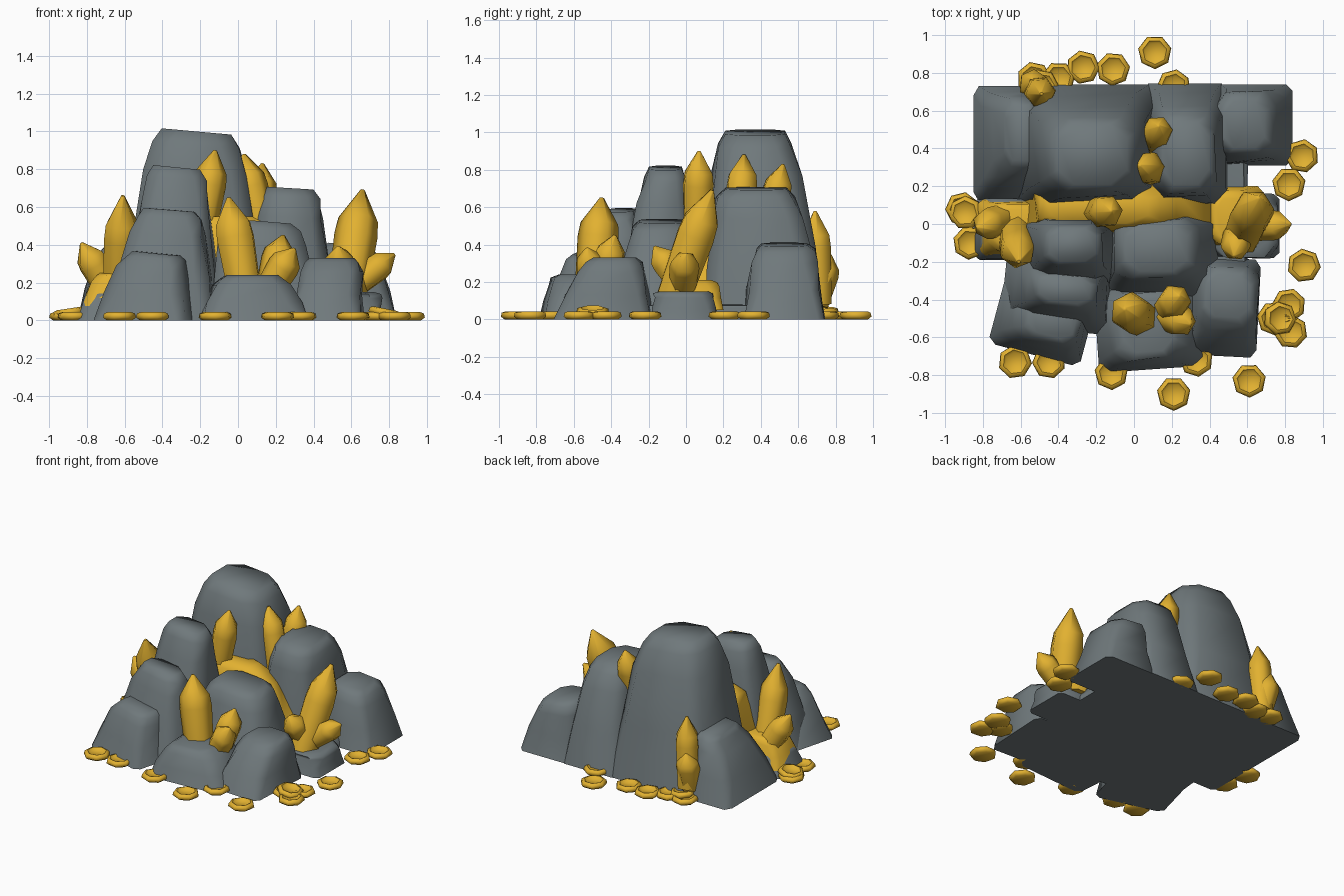
import bpy, bmesh, math, random
from mathutils import Vector, Matrix

if "Cube" in bpy.data.objects:
    bpy.data.objects.remove(bpy.data.objects["Cube"])

random.seed(4)


def material(name, rgb):
    m = bpy.data.materials.new(name)
    m.diffuse_color = (*rgb, 1)
    m.use_nodes = True
    m.node_tree.nodes["Principled BSDF"].inputs["Base Color"].default_value = m.diffuse_color
    return m


STONE = material("grey stone", (0.16, 0.19, 0.2))
GOLD = material("gold", (0.76, 0.44, 0.03))


def finish(name, bm, mat, angle):
    bmesh.ops.recalc_face_normals(bm, faces=bm.faces)
    me = bpy.data.meshes.new(name)
    bm.to_mesh(me)
    bm.free()
    me.materials.append(mat)
    ob = bpy.data.objects.new(name, me)
    bpy.context.collection.objects.link(ob)
    bpy.ops.object.select_all(action='DESELECT')
    ob.select_set(True)
    bpy.context.view_layer.objects.active = ob
    bpy.ops.object.shade_smooth_by_angle(angle=math.radians(angle))
    return ob


def loft(rings):
    """Closed skin through rings of equal point count."""
    bm = bmesh.new()
    rows = [[bm.verts.new(p) for p in r] for r in rings]
    n = len(rows[0])
    for a, b in zip(rows, rows[1:]):
        for i in range(n):
            j = (i + 1) % n
            bm.faces.new((a[i], a[j], b[j], b[i]))
    bm.faces.new(rows[0][::-1])
    bm.faces.new(rows[-1])
    return bm


def boulder(name, base, top, h, rot=0, tilt=0, mat=STONE, lift=0):
    """Tapered stone; base/top are (x0, x1, y0, y1), tilt is top slope along x."""
    c = Vector(((base[0] + base[1]) / 2, (base[2] + base[3]) / 2, 0))
    turn = Matrix.Rotation(math.radians(rot), 3, 'Z')
    rings = []
    # height fraction, taper, shrink of the cap, corner cut
    for f, t, s, cut in ((0, 0, 0, .08), (.4, .33, 0, .14), (.78, .74, 0, .17),
                         (.93, 1, 0, .2), (1, 1, .2, .24)):
        x0, x1, y0, y1 = [a + (b - a) * t for a, b in zip(base, top)]
        mx, my, hx, hy = (x0 + x1) / 2, (y0 + y1) / 2, (x1 - x0) / 2, (y1 - y0) / 2
        hx, hy = hx * (1 - s), hy * (1 - s)
        k = 1 - 2 * cut
        ring = []
        for u, v in ((k, -1), (1, -k), (1, k), (k, 1), (-k, 1), (-1, k), (-1, -k), (-k, -1)):
            j = 0.012 if 0 < f < 1 else 0
            p = Vector((mx + hx * u + random.uniform(-j, j),
                        my + hy * v + random.uniform(-j, j), lift + (h - lift) * f))
            p.z += tilt * (p.x - mx) * f
            ring.append(turn @ (p - c) + c)
        rings.append(ring)
    return finish(name, loft(rings), mat, 65)


def crystal(name, foot, tip, r):
    """Six-sided pointed crystal, widest at two thirds of its length."""
    foot, tip = Vector(foot), Vector(tip)
    d = tip - foot
    q = d.to_track_quat('Z', 'Y')
    spin = random.uniform(0, 1)
    rings = []
    for f, k in ((0, .88), (.6, 1), (.74, .92), (1, .1)):
        rings.append([foot + d * f + q @ Vector((r * k * math.cos(spin + i * math.pi / 3),
                                                r * k * math.sin(spin + i * math.pi / 3), 0))
                      for i in range(6)])
    return finish(name, loft(rings), GOLD, 65)


def coin(x, y, z=0, tilt=0):
    """Seven-sided nugget coin with a dished top."""
    spin = random.uniform(0, 6)
    turn = Matrix.Rotation(tilt, 3, 'Y')
    rings = []
    for r, h in ((.07, 0), (.09, .015), (.085, .036), (.065, .043), (.05, .028)):
        rings.append([Vector((x, y, z)) + turn @ Vector((r * math.cos(spin + i * math.tau / 7),
                                                        r * math.sin(spin + i * math.tau / 7), h))
                      for i in range(7)])
    return finish("coin", loft(rings), GOLD, 65)


# Stones: back row, middle, front row, small side stones
boulder("peak_stone", (-.62, .14, .08, .74), (-.45, .01, .17, .57), 1.0, tilt=-.09)
boulder("back_left_stone", (-.85, -.5, .12, .73), (-.7, -.5, .3, .66), .45, tilt=.1)
boulder("back_right_stone", (.04, .5, .1, .745), (.12, .43, .17, .58), .7, tilt=-.06)
boulder("far_right_stone", (.42, .84, .31, .74), (.45, .72, .37, .68), .4, tilt=-.1)
boulder("upper_left_stone", (-.6, -.1, -.36, .04), (-.48, -.17, -.22, .0), .81, tilt=-.1)
boulder("mid_left_stone", (-.69, -.12, -.56, -.14), (-.53, -.2, -.43, -.25), .585, rot=-6, tilt=-.08)
boulder("middle_stone", (-.14, .46, -.4, .06), (-.08, .32, -.28, .02), .525, tilt=-.08)
boulder("front_left_stone", (-.73, -.23, -.7, -.3), (-.58, -.28, -.6, -.4), .355, rot=-15, tilt=-.1)
boulder("front_stone", (-.2, .36, -.77, -.32), (-.09, .24, -.71, -.36), .24, rot=4)
boulder("front_right_stone", (.29, .66, -.7, -.18), (.35, .64, -.52, -.24), .33, rot=-3)
boulder("right_stone", (.38, .77, -.18, .16), (.42, .75, -.17, .15), .15)
boulder("left_stone", (-.85, -.45, -.19, .14), (-.8, -.5, -.16, .12), .15)
# Flat stone bed under the pile
boulder("stone_bed", (-.6, .6, -.5, .6), (-.58, .58, -.48, .58), .08)

# Gold veins between the stones
boulder("gold_core", (-.58, .48, -.06, .24), (-.5, .14, -.02, .2), .55, mat=GOLD, lift=.05)
boulder("gold_vein_left", (-.83, -.46, -.17, .13), (-.76, -.48, -.14, .1), .25, mat=GOLD, lift=.05)
boulder("gold_vein_right", (.38, .68, -.14, .2), (.42, .6, -.1, .16), .21, mat=GOLD, lift=.05)

# Crystals: (foot, tip, radius)
for foot, tip, r in [
    ((-.63, .0, .08), (-.61, -.2, .66), .1),
    ((-.66, .04, .12), (-.83, -.02, .41), .085),
    ((.57, -.08, .08), (.66, .14, .69), .115),
    ((.6, -.02, .17), (.83, .0, .35), .08),
    ((.55, -.02, .17), (.53, -.17, .39), .08),
    ((.04, -.5, .12), (-.05, -.45, .65), .11),
    ((.17, -.46, .14), (.24, -.38, .45), .09),
    ((.15, -.48, .14), (.3, -.53, .38), .085),
    ((-.2, .06, .45), (-.12, .07, .9), .09),
    ((.13, .28, .45), (.03, .31, .88), .09),
    ((.11, .43, .45), (.13, .52, .83), .085),
    ((-.51, .71, .08), (-.49, .69, .58), .085),
    ((-.52, .69, .08), (-.54, .77, .35), .08),
]:
    crystal("crystal", foot, tip, r)

# Coins scattered round the foot
for x, y in [(.11, .91), (.82, .21), (.9, -.22), (.61, -.83), (.21, -.9), (-.63, -.73),
             (-.45, -.73), (-.12, -.79), (.33, -.72), (.89, .36), (-.27, .83), (-.11, .82),
             (-.53, .77), (-.4, .77), (.21, .73), (-.91, .08), (-.87, -.1),
             (.74, -.5), (.82, -.43), (.83, -.57)]:
    coin(x, y)
for x, y, t in [(.77, -.5, .2), (-.89, .06, -.15), (-.49, .73, .1)]:
    coin(x, y, .02, t)
